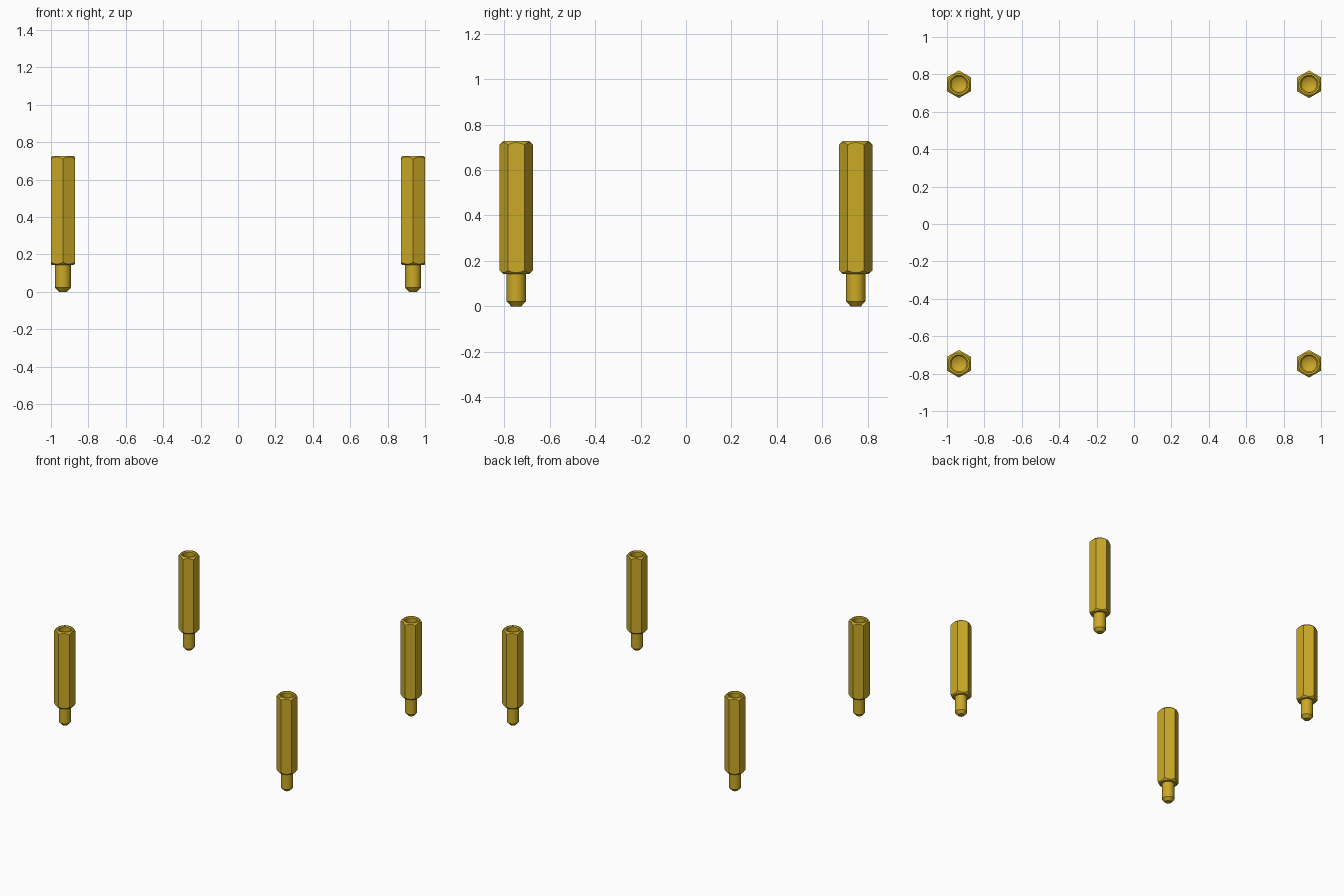
import bpy, bmesh
from math import sin, cos, pi, tau, radians

if "Cube" in bpy.data.objects:
    bpy.data.objects.remove(bpy.data.objects["Cube"])

HEX_R = 0.0738             # corner radius of the hex bar
CX, CY = 0.936, 0.747      # standoff centre offsets

# turned profile (r, z): threaded stud, chamfered body, countersunk blind hole
PROFILE = [(0, 0), (0.022, 0), (0.042, 0.022), (0.042, 0.142),
           (0.0575, 0.142), (0.082, 0.1665), (0.082, 0.7025), (0.0575, 0.727),
           (0.048, 0.727), (0.041, 0.72), (0.041, 0.36), (0, 0.336)]


def finish(name, bm):
    bmesh.ops.recalc_face_normals(bm, faces=bm.faces)
    mesh = bpy.data.meshes.new(name)
    bm.to_mesh(mesh)
    bm.free()
    obj = bpy.data.objects.new(name, mesh)
    bpy.context.collection.objects.link(obj)
    return obj


def lathe(name, profile, steps=48):
    bm = bmesh.new()
    verts = [bm.verts.new((r, 0, z)) for r, z in profile]
    edges = [bm.edges.new(pair) for pair in zip(verts, verts[1:])]
    bmesh.ops.spin(bm, geom=verts + edges, cent=(0, 0, 0), axis=(0, 0, 1),
                   angle=tau, steps=steps, use_duplicate=False)
    bmesh.ops.remove_doubles(bm, verts=bm.verts, dist=1e-5)
    return finish(name, bm)


def hex_bar(name, z0, z1):
    bm = bmesh.new()
    rings = [[bm.verts.new((HEX_R * sin(i * pi / 3), HEX_R * cos(i * pi / 3), z))
              for i in range(6)] for z in (z0, z1)]
    low, high = rings
    bm.faces.new(low)
    bm.faces.new(high)
    for i in range(6):
        j = (i + 1) % 6
        bm.faces.new((low[i], low[j], high[j], high[i]))
    return finish(name, bm)


# turned blank trimmed to the hex bar gives the curved corner chamfers
turned = lathe("turned_blank", PROFILE)
bar = hex_bar("hex_cutter", -0.1, 0.9)
bar.hide_render = True
mod = turned.modifiers.new("hex_trim", 'BOOLEAN')
mod.operation = 'INTERSECT'
mod.solver = 'EXACT'
mod.object = bar
bpy.context.view_layer.update()
dg = bpy.context.evaluated_depsgraph_get()
mesh = bpy.data.meshes.new_from_object(turned.evaluated_get(dg))
mesh.name = "hex_standoff"
bpy.data.objects.remove(turned)
bpy.data.objects.remove(bar)

brass = bpy.data.materials.new("brass")
brass.diffuse_color = (0.6, 0.4, 0.02, 1)
brass.use_nodes = True
brass.node_tree.nodes["Principled BSDF"].inputs["Base Color"].default_value = brass.diffuse_color
mesh.materials.clear()
mesh.materials.append(brass)

# four standoffs at the corners
for y, side in ((-CY, "front"), (CY, "back")):
    for x, hand in ((-CX, "left"), (CX, "right")):
        obj = bpy.data.objects.new(f"standoff_{side}_{hand}", mesh)
        obj.location = (x, y, 0)
        bpy.context.collection.objects.link(obj)

bpy.ops.object.select_all(action='DESELECT')
obj.select_set(True)
bpy.context.view_layer.objects.active = obj
bpy.ops.object.shade_smooth_by_angle(angle=radians(30))
